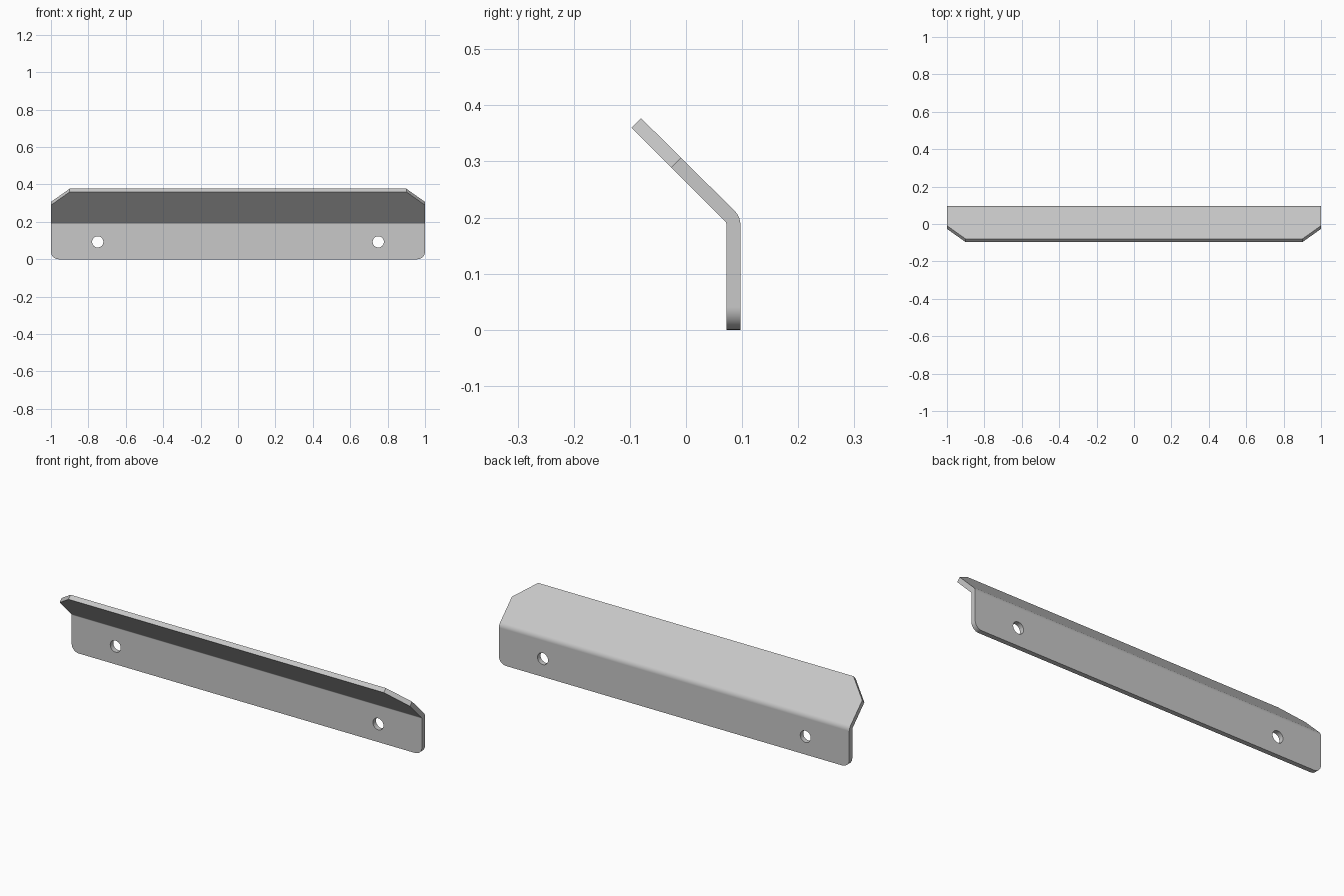
import bpy, bmesh, math
from mathutils import Matrix

cube = bpy.data.objects.get("Cube")
if cube:
    bpy.data.objects.remove(cube, do_unlink=True)

metal = bpy.data.materials.new("grey metal")
metal.use_nodes = True
GREY = (0.58, 0.58, 0.58, 1)
metal.diffuse_color = GREY
metal.node_tree.nodes["Principled BSDF"].inputs["Base Color"].default_value = GREY


def add_object(name, bm):
    mesh = bpy.data.meshes.new(name)
    bmesh.ops.recalc_face_normals(bm, faces=bm.faces)
    bm.to_mesh(mesh)
    bm.free()
    mesh.materials.append(metal)
    obj = bpy.data.objects.new(name, mesh)
    bpy.context.collection.objects.link(obj)
    return obj


def bend(radius, steps=8):
    """Points (y, z) around the fold, from the upright web to the flange."""
    angles = [math.radians(45) * i / steps for i in range(steps + 1)]
    return [(0.062 + radius * math.cos(a), 0.187 + radius * math.sin(a)) for a in angles]


# Folded sheet: bent profile extruded along x
profile = [(0.097, 0)] + bend(0.035) + [(-0.08, 0.377), (-0.097, 0.36)]
profile += bend(0.01)[::-1] + [(0.072, 0)]
bm = bmesh.new()
end = bm.faces.new([bm.verts.new((-1, y, z)) for y, z in profile])
grown = bmesh.ops.extrude_face_region(bm, geom=[end], use_keep_orig=True)
bmesh.ops.translate(bm, vec=(2, 0, 0),
                    verts=[v for v in grown["geom"] if isinstance(v, bmesh.types.BMVert)])


def corner_edges(test):
    return [e for e in bm.edges
            if abs(e.verts[0].co.x - e.verts[1].co.x) < 1e-4 and all(test(v.co) for v in e.verts)]


# Rounded lower corners and clipped flange corners
bmesh.ops.bevel(bm, geom=corner_edges(lambda c: c.z < 0.001), offset=0.04,
                segments=8, profile=0.5, affect='EDGES')
bmesh.ops.bevel(bm, geom=corner_edges(lambda c: c.z > 0.35), offset=0.1,
                segments=1, affect='EDGES')
bracket = add_object("angled_bracket", bm)

# Two screw holes through the web
bm = bmesh.new()
for x in (-0.75, 0.75):
    place = Matrix.Translation((x, 0.085, 0.093)) @ Matrix.Rotation(math.pi / 2, 4, 'X')
    bmesh.ops.create_cone(bm, cap_ends=True, segments=32, radius1=0.03, radius2=0.03,
                          depth=0.1, matrix=place)
cutter = add_object("hole_cutter", bm)
cutter.hide_render = True

bpy.ops.object.select_all(action='DESELECT')
bracket.select_set(True)
bpy.context.view_layer.objects.active = bracket
holes = bracket.modifiers.new("screw holes", 'BOOLEAN')
holes.operation = 'DIFFERENCE'
holes.solver = 'EXACT'
holes.object = cutter
bpy.ops.object.modifier_apply(modifier=holes.name)
bpy.data.objects.remove(cutter, do_unlink=True)

# Smooth fold with crisp edges and flat plates
bpy.ops.object.shade_smooth_by_angle(angle=math.radians(30))
weighted = bracket.modifiers.new("flat plates", 'WEIGHTED_NORMAL')
weighted.keep_sharp = True
